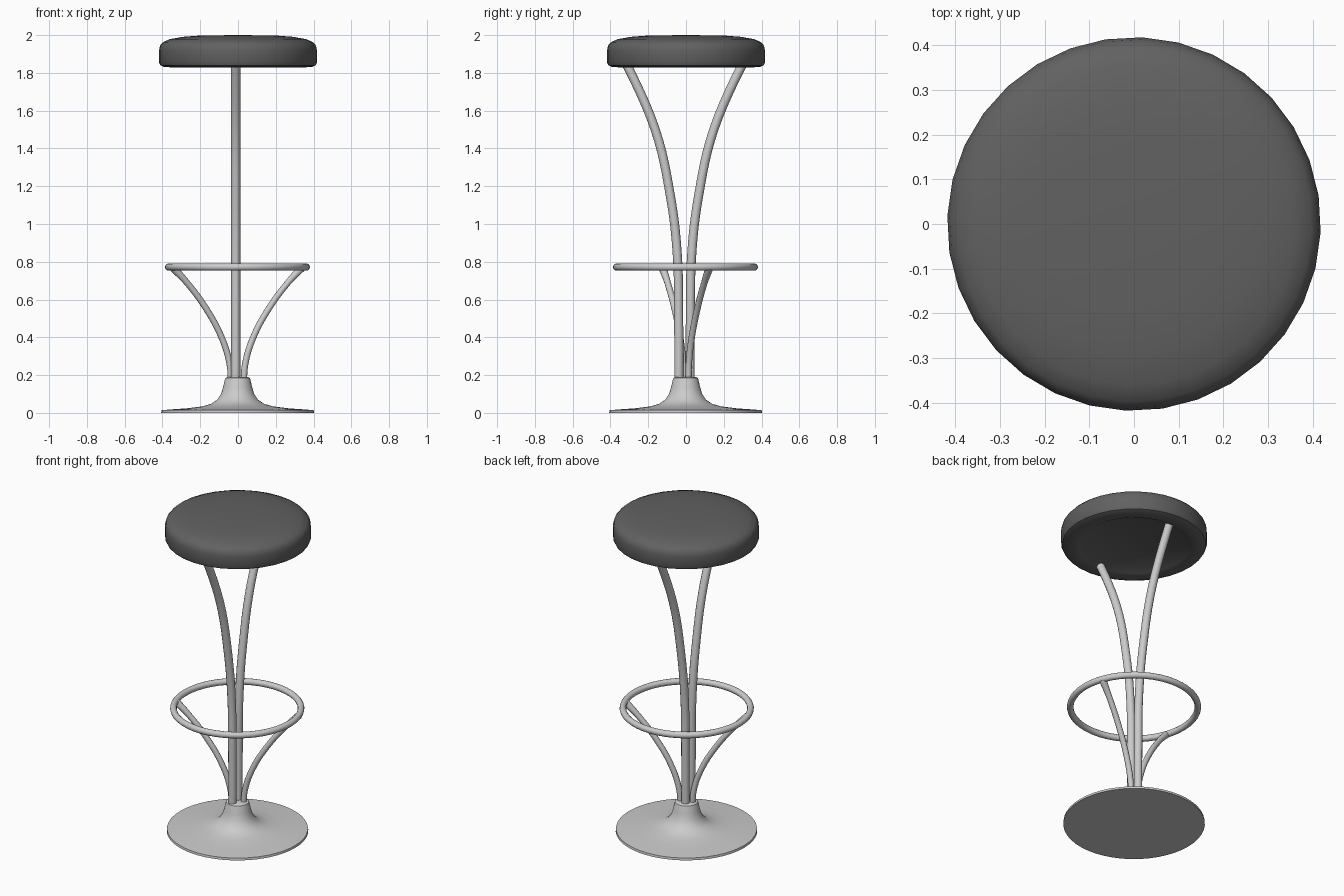
import bpy, bmesh, math
from mathutils import Matrix, Vector

if "Cube" in bpy.data.objects:
    bpy.data.objects.remove(bpy.data.objects["Cube"])


def finish(obj, angle=40):
    bpy.ops.object.select_all(action='DESELECT')
    obj.select_set(True)
    bpy.context.view_layer.objects.active = obj
    if obj.type == 'CURVE':
        bpy.ops.object.convert(target='MESH')
    bpy.ops.object.shade_smooth_by_angle(angle=math.radians(angle))
    return bpy.context.object


def lathe(name, profile, sides, centre=(0, 0), turn=0.0):
    # Revolve an (r, z) profile that starts and ends on the axis
    bm = bmesh.new()
    rot = Matrix.Rotation(math.radians(turn), 3, 'Z')
    verts = [bm.verts.new(rot @ Vector((r, 0, z))) for r, z in profile]
    edges = [bm.edges.new(pair) for pair in zip(verts, verts[1:])]
    bmesh.ops.spin(bm, geom=verts + edges, cent=(0, 0, 0), axis=(0, 0, 1),
                   angle=math.tau, steps=sides, use_duplicate=False)
    bmesh.ops.remove_doubles(bm, verts=bm.verts, dist=1e-5)
    bmesh.ops.recalc_face_normals(bm, faces=bm.faces)
    mesh = bpy.data.meshes.new(name)
    bm.to_mesh(mesh)
    bm.free()
    obj = bpy.data.objects.new(name, mesh)
    obj.location = (*centre, 0)
    bpy.context.collection.objects.link(obj)
    return finish(obj)


def tube(name, points, radius, centre, azimuth, flare=1.0):
    # Smooth tube through (distance, z) points in the vertical plane at azimuth
    curve = bpy.data.curves.new(name, 'CURVE')
    curve.dimensions = '3D'
    curve.bevel_depth = radius
    curve.bevel_resolution = 4
    curve.resolution_u = 6
    curve.use_fill_caps = True
    spline = curve.splines.new('BEZIER')
    spline.bezier_points.add(len(points) - 1)
    a = math.radians(azimuth)
    for bp, (d, z) in zip(spline.bezier_points, points):
        bp.co = (d * math.cos(a), d * math.sin(a), z)
        bp.handle_left_type = bp.handle_right_type = 'AUTO'
    spline.bezier_points[-1].radius = flare
    obj = bpy.data.objects.new(name, curve)
    obj.location = (*centre, 0)
    bpy.context.collection.objects.link(obj)
    return finish(obj)


# Padded seat with a shallow recess underneath
seat = lathe("seat", [(0, 2.0), (0.2, 1.998), (0.29, 1.991), (0.36, 1.979),
                      (0.397, 1.963), (0.413, 1.945), (0.418, 1.92),
                      (0.418, 1.855), (0.411, 1.84), (0.39, 1.831),
                      (0.345, 1.829), (0.32, 1.835), (0.285, 1.853),
                      (0, 1.855)], 32, turn=-2.5)
dark = bpy.data.materials.new("dark_upholstery")
dark.diffuse_color = (0.12, 0.12, 0.12, 1)
dark.use_nodes = True
dark.node_tree.nodes["Principled BSDF"].inputs["Base Color"].default_value = dark.diffuse_color
seat.data.materials.append(dark)

# Flared trumpet base
lathe("base", [(0, 0.19), (0.055, 0.19), (0.065, 0.184), (0.069, 0.172),
               (0.077, 0.135), (0.088, 0.1), (0.108, 0.07), (0.14, 0.048),
               (0.19, 0.034), (0.27, 0.024), (0.36, 0.018), (0.403, 0.014),
               (0.405, 0.0), (0, 0)], 48, (-0.002, -0.002))

# Two main legs, curving apart front and back
leg_path = [(0.03, 0.16), (0.031, 0.5), (0.039, 0.85), (0.075, 1.15),
            (0.155, 1.5), (0.299, 1.83), (0.31, 1.85)]
for name, azimuth in (("front_leg", -90), ("back_leg", 90)):
    tube(name, leg_path, 0.024, (-0.012, -0.008), azimuth)

# Footrest ring
bpy.ops.mesh.primitive_torus_add(location=(-0.003, -0.003, 0.772),
                                 major_radius=0.365, minor_radius=0.019,
                                 major_segments=48, minor_segments=12)
ring = bpy.context.object
ring.name = "footrest_ring"
finish(ring)

# Two curved struts carrying the ring
strut_path = [(0.035, 0.16), (0.044, 0.26), (0.085, 0.39), (0.175, 0.55),
              (0.285, 0.69), (0.362, 0.768)]
for name, azimuth in (("right_strut", 20), ("left_strut", 200)):
    tube(name, strut_path, 0.017, (-0.003, 0.0), azimuth, flare=1.25)
